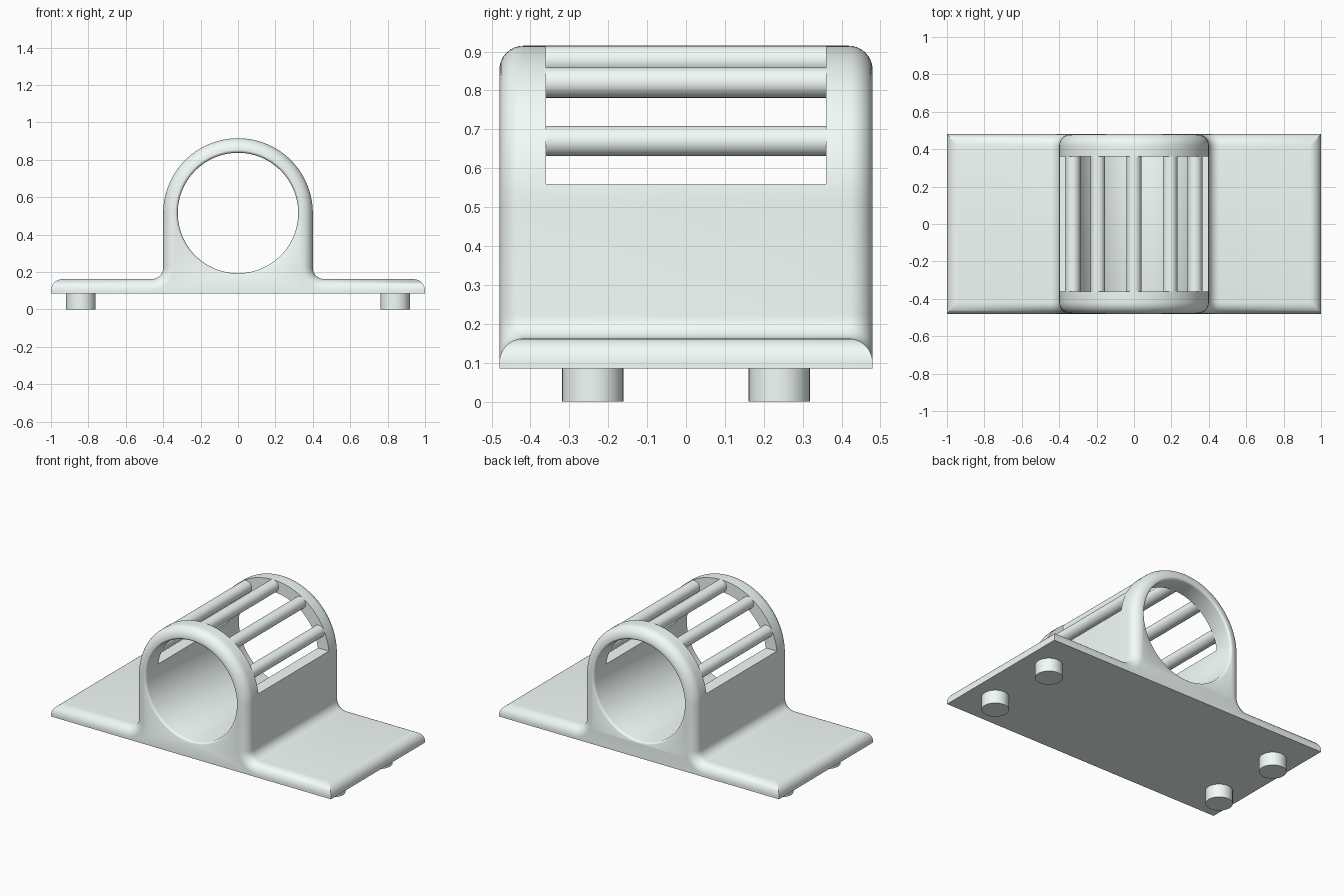
import bpy, bmesh, math

if "Cube" in bpy.data.objects:
    bpy.data.objects.remove(bpy.data.objects["Cube"])

HALF_Y, Z_BOT, Z_TOP = 0.48, 0.085, 0.162
R_OUT, R_IN, Z_HUB = 0.40, 0.322, 0.515
EDGE, FILLET = 0.062, 0.06

# Pale grey plastic
plastic = bpy.data.materials.new("pale_plastic")
plastic.diffuse_color = (0.90, 0.98, 0.96, 1)
plastic.use_nodes = True
plastic.node_tree.nodes["Principled BSDF"].inputs["Base Color"].default_value = plastic.diffuse_color


def new_object(name, bm):
    bmesh.ops.recalc_face_normals(bm, faces=bm.faces)
    me = bpy.data.meshes.new(name)
    bm.to_mesh(me)
    bm.free()
    ob = bpy.data.objects.new(name, me)
    bpy.context.collection.objects.link(ob)
    return ob


def finish(ob, angle=35):
    """Give the part its material and smooth shading."""
    ob.data.materials.clear()
    ob.data.materials.append(plastic)
    bpy.ops.object.select_all(action='DESELECT')
    ob.select_set(True)
    bpy.context.view_layer.objects.active = ob
    bpy.ops.object.shade_smooth_by_angle(angle=math.radians(angle))


def arc(cx, cz, r, a0, a1, n):
    return [(cx + r * math.cos(a0 + (a1 - a0) * i / n),
             cz + r * math.sin(a0 + (a1 - a0) * i / n)) for i in range(n + 1)]


def loft(name, rings):
    """Skin closed rings of equal size and cap both ends."""
    bm = bmesh.new()
    loops = [[bm.verts.new(p) for p in ring] for ring in rings]
    n = len(loops[0])
    for a, b in zip(loops, loops[1:]):
        for i in range(n):
            j = (i + 1) % n
            bm.faces.new((a[i], a[j], b[j], b[i]))
    bm.faces.new(loops[0])
    bm.faces.new(loops[-1])
    return new_object(name, bm)


def outline(d):
    """Plate and arch outline, its top side inset by d."""
    lift = math.asin(max(EDGE - d, 0.002) / EDGE)
    half = [(1.0, Z_BOT)]
    half += arc(1 - EDGE, Z_TOP - EDGE, EDGE, 0, lift, 8)
    half += arc(R_OUT + FILLET, Z_TOP + FILLET, FILLET + d,
                1.5 * math.pi, math.pi, 8)
    half += arc(0, Z_HUB, R_OUT - d, 0, math.pi / 2, 28)
    return half + [(-x, z) for x, z in half[-2::-1]]


def cylinder(name, r, depth, loc, along_y=False, sides=32):
    rot = (math.pi / 2, 0, 0) if along_y else (0, 0, 0)
    bpy.ops.mesh.primitive_cylinder_add(vertices=sides, radius=r, depth=depth,
                                        location=loc, rotation=rot)
    ob = bpy.context.object
    ob.name = name
    finish(ob)
    return ob


# Body: plate and arch in one piece, with rounded end edges
steps = [i / 8 * math.pi / 2 for i in range(9)]
ends = [(HALF_Y - EDGE * (1 - math.sin(t)), EDGE * (1 - math.cos(t))) for t in steps]
layers = [(-y, d) for y, d in reversed(ends)] + ends
body = loft("body", [[(x, y, z) for x, z in outline(d)] for y, d in layers])

# Bore cutter with slightly flared mouths
bore_profile = [(-0.52, 0.334), (-0.48, 0.334), (-0.477, 0.328),
                (-0.472, 0.324), (-0.465, R_IN)]
bore_profile += [(-y, r) for y, r in reversed(bore_profile)]
bore = loft("bore_cutter", [[(x, y, z) for x, z in
                             arc(0, Z_HUB, r, 0, 2 * math.pi, 96)[:-1]]
                            for y, r in bore_profile])

# Window cutter for the open cage
bpy.ops.mesh.primitive_cube_add(size=1, location=(0, 0, 0.81))
window = bpy.context.object
window.name = "window_cutter"
window.scale = (1.0, 0.72, 0.5)

for cutter in (bore, window):
    mod = body.modifiers.new(cutter.name, 'BOOLEAN')
    mod.operation = 'DIFFERENCE'
    mod.solver = 'EXACT'
    mod.object = cutter
    bpy.context.view_layer.objects.active = body
    bpy.ops.object.modifier_apply(modifier=mod.name)
for cutter in (bore, window):
    bpy.data.objects.remove(cutter)
finish(body, 62)

# Cage bars around the arch
r_mid, r_bar = (R_OUT + R_IN) / 2, (R_OUT - R_IN) / 2
for k in range(5):
    a = math.radians(90 + (k - 2) * 32.3)
    cylinder(f"cage_bar_{k + 1}", r_bar, 0.74,
             (r_mid * math.cos(a), 0, Z_HUB + r_mid * math.sin(a)), True)

# Feet
for sx in (-1, 1):
    for sy in (-1, 1):
        cylinder("foot", 0.079, 0.09, (0.84 * sx, 0.24 * sy, 0.045))
